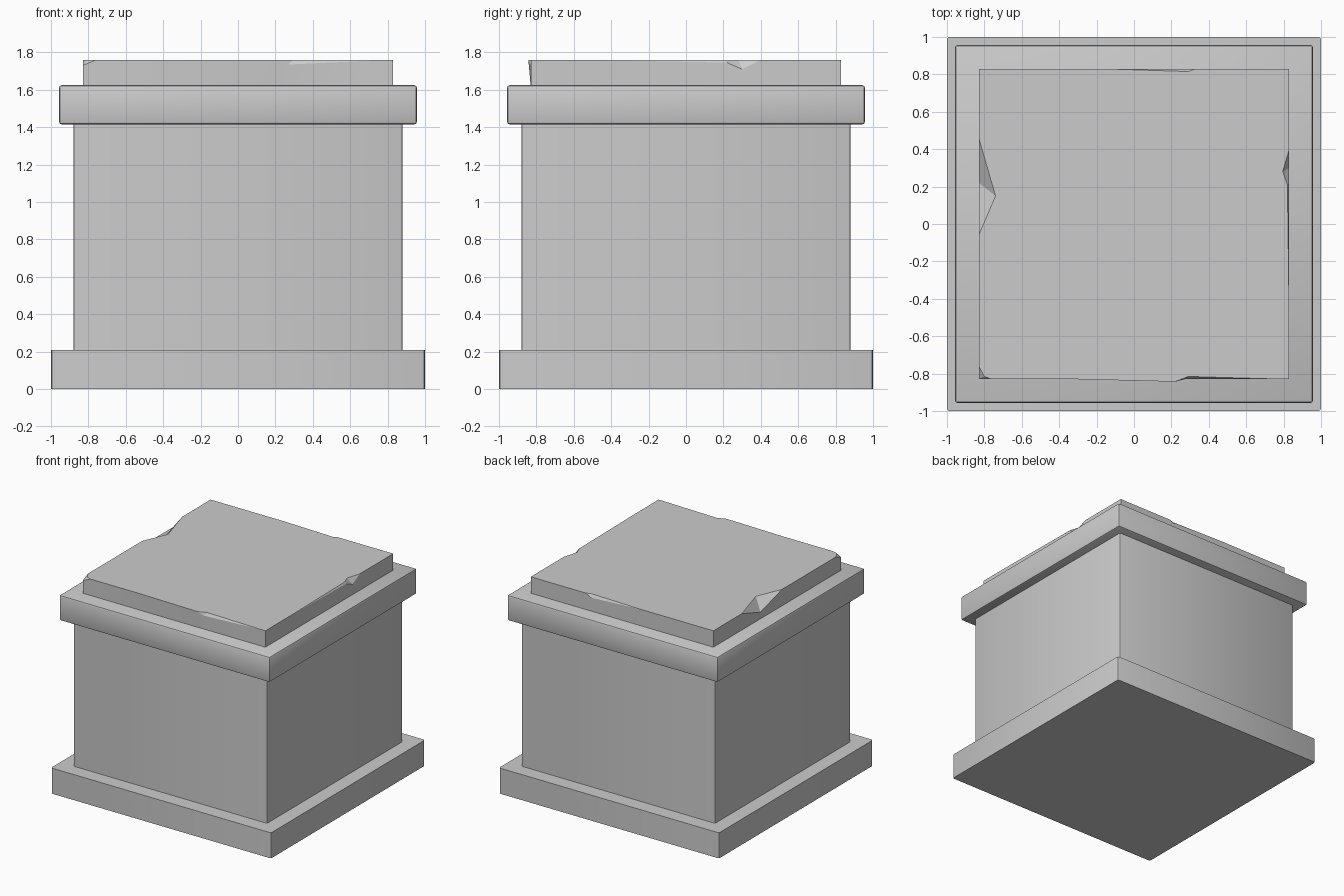
import bpy, bmesh, math

if "Cube" in bpy.data.objects:
    bpy.data.objects.remove(bpy.data.objects["Cube"])


def finish(bm, name, angle=40):
    bmesh.ops.recalc_face_normals(bm, faces=bm.faces)
    mesh = bpy.data.meshes.new(name)
    bm.to_mesh(mesh)
    bm.free()
    ob = bpy.data.objects.new(name, mesh)
    bpy.context.collection.objects.link(ob)
    bpy.ops.object.select_all(action='DESELECT')
    bpy.context.view_layer.objects.active = ob
    ob.select_set(True)
    bpy.ops.object.shade_smooth_by_angle(angle=math.radians(angle))
    return ob


def block(name, half, z0, z1, bevel, all_edges=False):
    bm = bmesh.new()
    bmesh.ops.create_cube(bm, size=1)
    for v in bm.verts:
        v.co = (v.co.x * 2 * half, v.co.y * 2 * half, z1 if v.co.z > 0 else z0)
    edges = [e for e in bm.edges
             if all_edges or abs(e.verts[0].co.z - e.verts[1].co.z) > 0.01]
    bmesh.ops.bevel(bm, geom=edges, offset=bevel, segments=2, profile=0.5, affect='EDGES')
    return finish(bm, name)


# Stacked masonry blocks
block("base_plinth", 1.0, 0.0, 0.21, 0.015)
block("pedestal_body", 0.88, 0.21, 1.42, 0.015)
block("cornice", 0.957, 1.415, 1.625, 0.015, all_edges=True)

# Chipped top slab: rim points (x, y, z), chips add the inner apex (x, y)
H, TOP, BOTTOM = 0.83, 1.76, 1.615
rim = [
    (-H, -H, 1.73, -0.80, -0.815), (-0.76, -H, TOP), (-0.30, -H, TOP),
    (0.22, -0.843, TOP), (0.27, -H, 1.735, 0.29, -0.815), (0.80, -H, TOP),
    (H, -H, TOP), (H, -0.52, TOP), (H, 0.22, 1.745, 0.82, 0.21),
    (H, 0.30, 1.71, 0.795, 0.28), (H, 0.40, TOP),
    (H, H, TOP), (0.33, H, TOP), (0.28, H, 1.735, 0.29, 0.815), (-0.17, H, TOP),
    (-H, H, TOP), (-H, 0.46, TOP), (-H, 0.22, 1.68, -0.74, 0.15),
    (-H, -0.06, TOP), (-H, -0.76, TOP),
]
bm = bmesh.new()
low, cap, foot = [], [], []
for p in rim:
    v = bm.verts.new(p[:3])
    low.append(v)
    cap.append(bm.verts.new((p[3], p[4], TOP)) if len(p) > 3 else v)
    foot.append(bm.verts.new((max(-H, min(H, p[0])), max(-H, min(H, p[1])), BOTTOM)))
for i in range(len(rim)):
    j = (i + 1) % len(rim)
    bm.faces.new((foot[i], foot[j], low[j], low[i]))
    chip = list(dict.fromkeys((low[i], low[j], cap[j], cap[i])))
    if len(chip) > 2:
        bm.faces.new(chip)
bm.faces.new(cap)
bm.faces.new(foot[::-1])
finish(bm, "chipped_top_slab", 12)
